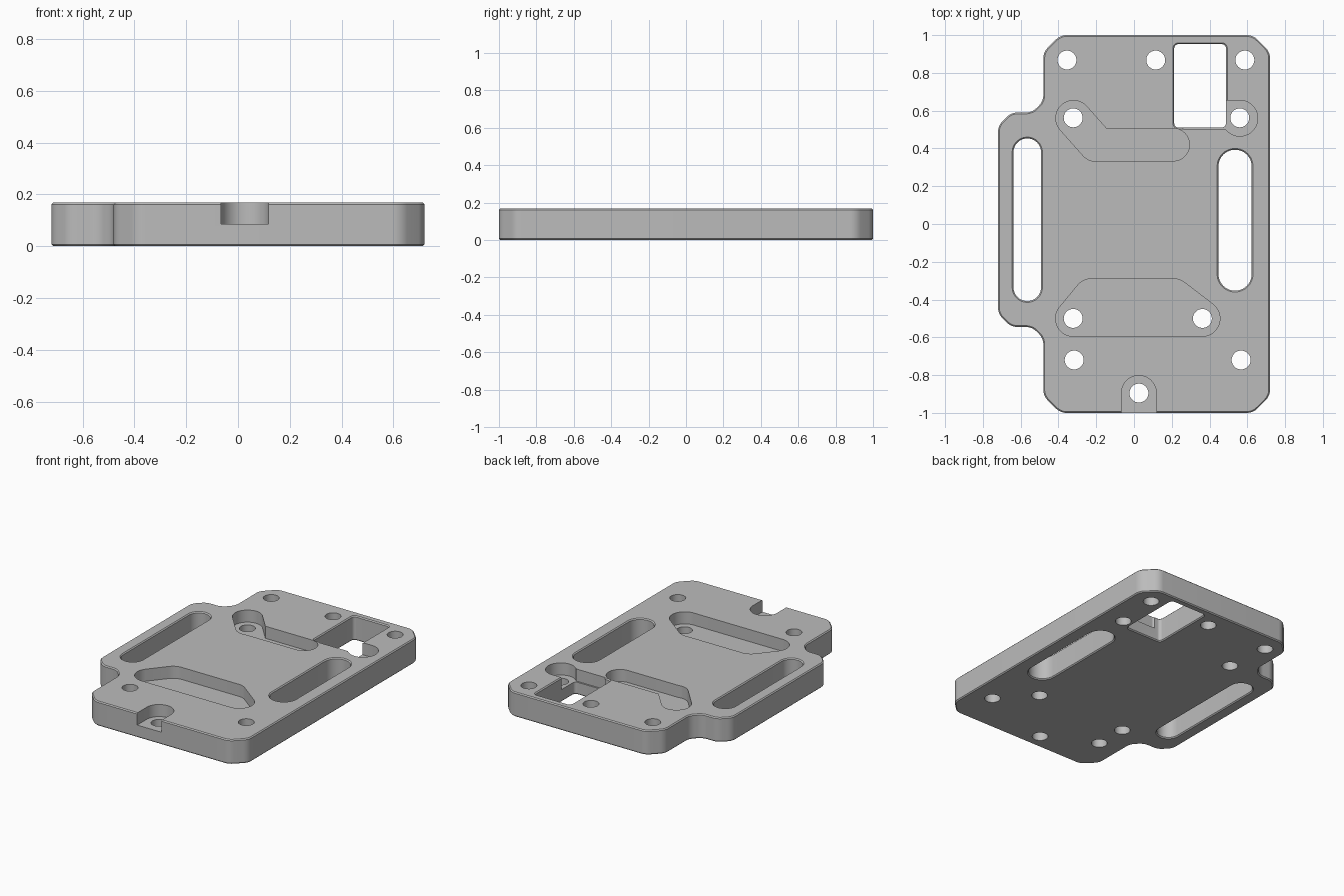
import bpy, bmesh, math
from mathutils import Vector
from mathutils.geometry import convex_hull_2d

cube = bpy.data.objects.get("Cube")
if cube:
    bpy.data.objects.remove(cube, do_unlink=True)

HEIGHT = 0.168
FLOOR = 0.085      # pocket floor height
EDGE = 0.007       # chamfer on the outer edges and slots

metal = bpy.data.materials.new("plain grey metal")
metal.use_nodes = True
metal.diffuse_color = (0.5, 0.5, 0.5, 1)
metal.node_tree.nodes["Principled BSDF"].inputs["Base Color"].default_value = (0.5, 0.5, 0.5, 1)


def fillet(corners, radius, steps=8):
    """Closed profile with every corner rounded, convex or concave."""
    points = []
    for i, corner in enumerate(corners):
        p = Vector(corner)
        a = (Vector(corners[i - 1]) - p).normalized()
        b = (Vector(corners[(i + 1) % len(corners)]) - p).normalized()
        half = a.angle(b) / 2
        centre = p + (a + b).normalized() * radius / math.sin(half)
        reach = radius / math.tan(half)
        start, end = p + a * reach - centre, p + b * reach - centre
        sweep = math.pi - 2 * half
        for k in range(steps + 1):
            t = k / steps
            points.append(centre + (start * math.sin((1 - t) * sweep)
                                    + end * math.sin(t * sweep)) / math.sin(sweep))
    return points


def wrap(centres, radius, steps=48):
    """Convex profile wrapped around equal discs."""
    cloud = [Vector((x + radius * math.cos(math.tau * k / steps),
                     y + radius * math.sin(math.tau * k / steps)))
             for x, y in centres for k in range(steps)]
    return [cloud[i] for i in convex_hull_2d(cloud)]


def grow(points, distance):
    """Offset a profile outwards."""
    area = sum(points[i - 1].cross(p) for i, p in enumerate(points))
    side = math.copysign(1, area)
    result = []
    for i, p in enumerate(points):
        before = (p - points[i - 1]).normalized()
        after = (points[(i + 1) % len(points)] - p).normalized()
        along = (before + after).normalized()
        result.append(p + Vector((along.y, -along.x)) * distance * side)
    return result


def solid(name, points, levels):
    """Stack offset copies of a profile; levels are (height, offset)."""
    bm = bmesh.new()
    rings = [[bm.verts.new((p.x, p.y, z)) for p in grow(points, d)] for z, d in levels]
    for low, high in zip(rings, rings[1:]):
        for i in range(len(low)):
            bm.faces.new((low[i - 1], low[i], high[i], high[i - 1]))
    bm.faces.new(rings[0])
    bm.faces.new(rings[-1])
    bmesh.ops.recalc_face_normals(bm, faces=bm.faces)
    mesh = bpy.data.meshes.new(name)
    bm.to_mesh(mesh)
    bm.free()
    mesh.materials.append(metal)
    obj = bpy.data.objects.new(name, mesh)
    bpy.context.collection.objects.link(obj)
    return obj


# Plate with clipped corners and a side tab
outline = [(-0.48, 0.91), (-0.48, 0.65), (-0.54, 0.59), (-0.65, 0.59), (-0.72, 0.52),
           (-0.72, -0.475), (-0.65, -0.545), (-0.54, -0.545), (-0.48, -0.605),
           (-0.48, -0.91), (-0.39, -1), (0.63, -1), (0.72, -0.91),
           (0.72, 0.91), (0.63, 1), (-0.39, 1)]
plate = solid("mounting_plate", fillet(outline, 0.08),
              [(0, -EDGE), (EDGE, 0), (HEIGHT - EDGE, 0), (HEIGHT, -EDGE)])

through = [(-0.05, 0), (HEIGHT + 0.05, 0)]
flared = [(-EDGE, 2 * EDGE), (EDGE, 0), (HEIGHT - EDGE, 0), (HEIGHT + EDGE, 2 * EDGE)]
pocket = [(FLOOR, 0), (HEIGHT + 0.05, 0)]
cuts = []

# Recessed pockets
cuts += [(wrap(c, r), pocket) for c, r in [
    ([(-0.32, 0.56), (-0.2, 0.425)], 0.094),
    ([(-0.2, 0.42), (0.208, 0.42)], 0.086),
    ([(0.56, 0.56)], 0.095),
    ([(0.27, 0.51), (0.27, 0.645), (0.56, 0.51), (0.56, 0.645)], 0.01),
    ([(-0.32, -0.5), (0.36, -0.5), (-0.225, -0.385), (0.21, -0.385)], 0.095),
    ([(0.026, -0.895), (0.026, -1.2)], 0.0925)]]

# Long slots and the corner window
cuts += [(wrap(c, r), flared) for c, r in [
    ([(-0.565, -0.335), (-0.565, 0.38)], 0.073),
    ([(0.535, -0.265), (0.535, 0.305)], 0.088),
    ([(0.235, 0.533), (0.235, 0.93), (0.465, 0.93), (0.465, 0.533)], 0.022)]]

# Bolt holes
for spot in [(-0.355, 0.868), (0.115, 0.868), (0.587, 0.868), (-0.322, 0.562), (0.56, 0.562),
             (-0.322, -0.5), (0.362, -0.5), (-0.317, -0.72), (0.567, -0.72), (0.026, -0.895)]:
    cuts.append((wrap([spot], 0.05), through))

bpy.context.view_layer.objects.active = plate
for profile, levels in cuts:
    cutter = solid("cutter", profile, levels)
    cutter.hide_render = True
    mod = plate.modifiers.new("cut", 'BOOLEAN')
    mod.operation, mod.solver, mod.object = 'DIFFERENCE', 'EXACT', cutter
    bpy.ops.object.modifier_apply(modifier=mod.name)
    bpy.data.objects.remove(cutter, do_unlink=True)

bpy.ops.object.select_all(action='DESELECT')
plate.select_set(True)
bpy.ops.object.shade_smooth_by_angle(angle=math.radians(25))
